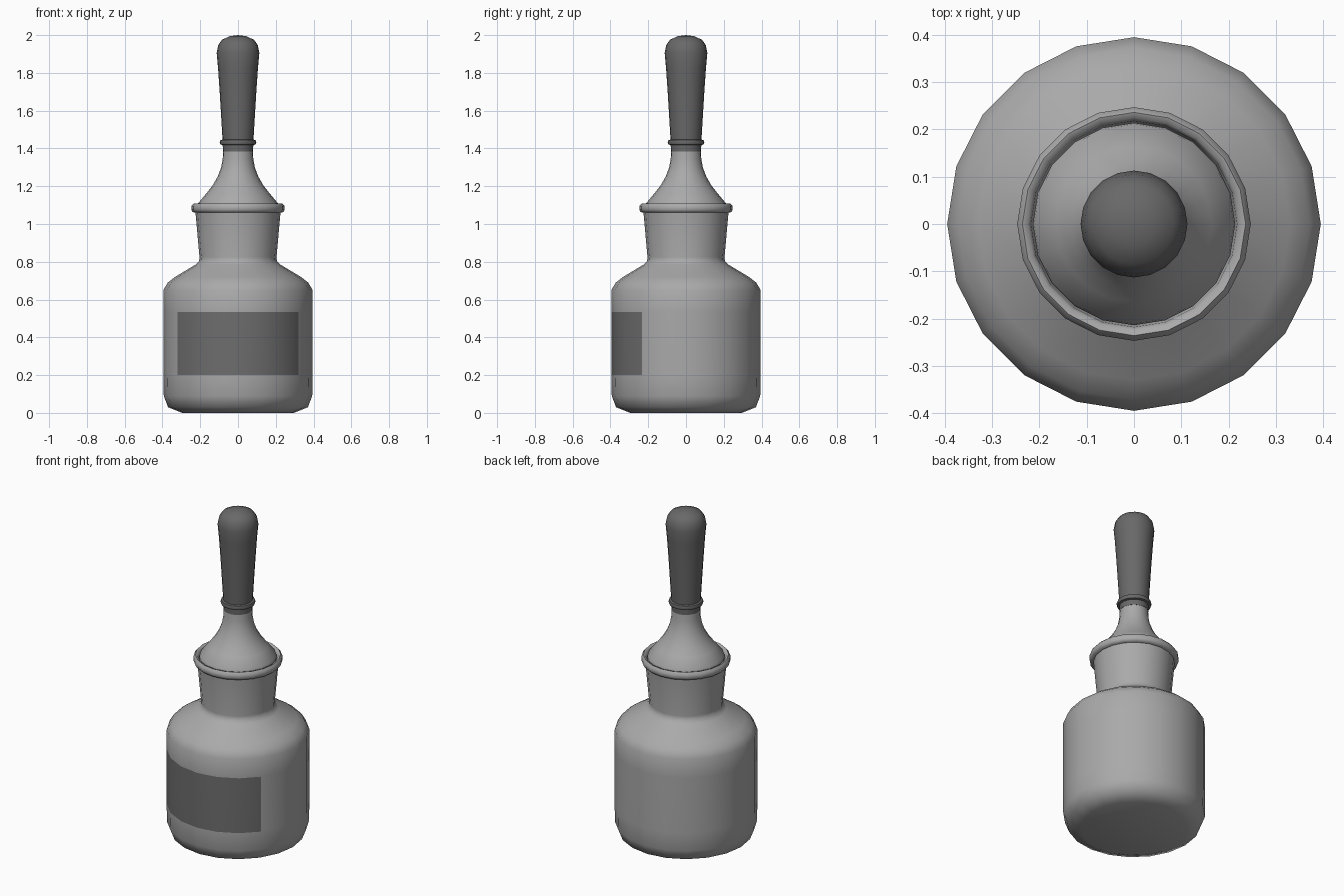
import bpy, math

SIDES = 20

cube = bpy.data.objects.get("Cube")
if cube:
    bpy.data.objects.remove(cube, do_unlink=True)


def material(name, value):
    mat = bpy.data.materials.new(name)
    mat.use_nodes = True
    colour = (value, value, value, 1)
    mat.diffuse_color = colour
    mat.node_tree.nodes["Principled BSDF"].inputs["Base Color"].default_value = colour
    return mat


def lathe(name, profile, mats):
    """Spin (radius, height) points round z; a zero radius closes to a single point."""
    verts, faces, rings = [], [], []
    for r, z in profile:
        count = SIDES if r > 0 else 1
        rings.append([len(verts) + i for i in range(count)])
        for i in range(count):
            a = math.tau * i / SIDES
            verts.append((r * math.cos(a), r * math.sin(a), z))
    for low, high in zip(rings, rings[1:]):
        for i in range(SIDES):
            j = (i + 1) % SIDES
            if len(low) == 1:
                faces.append((low[0], high[j], high[i]))
            elif len(high) == 1:
                faces.append((low[i], low[j], high[0]))
            else:
                faces.append((low[i], low[j], high[j], high[i]))
    mesh = bpy.data.meshes.new(name)
    mesh.from_pydata(verts, [], faces)
    mesh.update()
    obj = bpy.data.objects.new(name, mesh)
    bpy.context.collection.objects.link(obj)
    for m in mats:
        mesh.materials.append(m)
    bpy.ops.object.select_all(action="DESELECT")
    obj.select_set(True)
    bpy.context.view_layer.objects.active = obj
    bpy.ops.object.shade_smooth_by_angle(angle=math.radians(50))
    return obj


glass = material("grey glass", 0.4)
label = material("dark label", 0.155)
rubber = material("dark rubber", 0.14)

# Bottle: rounded base, straight body, shoulder, flared neck and rolled rim
LABEL_LOW, LABEL_HIGH = 0.2, 0.535
bottle = lathe("bottle", [
    (0, 0), (0.295, 0), (0.37, 0.03), (0.393, 0.09),
    (0.395, LABEL_LOW), (0.395, LABEL_HIGH), (0.395, 0.65),
    (0.372, 0.69), (0.33, 0.722), (0.225, 0.785), (0.206, 0.803), (0.204, 0.825),
    (0.225, 1.06), (0.24, 1.063), (0.247, 1.075), (0.247, 1.095),
    (0.236, 1.108), (0.224, 1.104), (0.218, 1.09), (0.205, 0.98)], [glass, label])

# Label: front faces of the body band
for face in bottle.data.polygons:
    c = face.center
    if LABEL_LOW < c.z < LABEL_HIGH and c.y < -0.24:
        face.material_index = 1

# Stopper: ground plug with a concave cone rising to a narrow tube
lathe("stopper", [
    (0, 0.98), (0.2, 0.98), (0.214, 1.095), (0.211, 1.11), (0.165, 1.165),
    (0.134, 1.205), (0.108, 1.25), (0.089, 1.3), (0.081, 1.345),
    (0.078, 1.4), (0, 1.4)], [glass])

# Rubber bulb: sleeve, raised bead and swelling squeeze bulb
lathe("rubber_bulb", [
    (0, 1.385), (0.08, 1.385), (0.081, 1.418), (0.093, 1.421), (0.097, 1.432),
    (0.093, 1.444), (0.082, 1.447), (0.088, 1.55), (0.097, 1.7), (0.106, 1.83),
    (0.113, 1.905), (0.105, 1.947), (0.085, 1.975), (0.045, 1.994), (0, 2)], [rubber])
